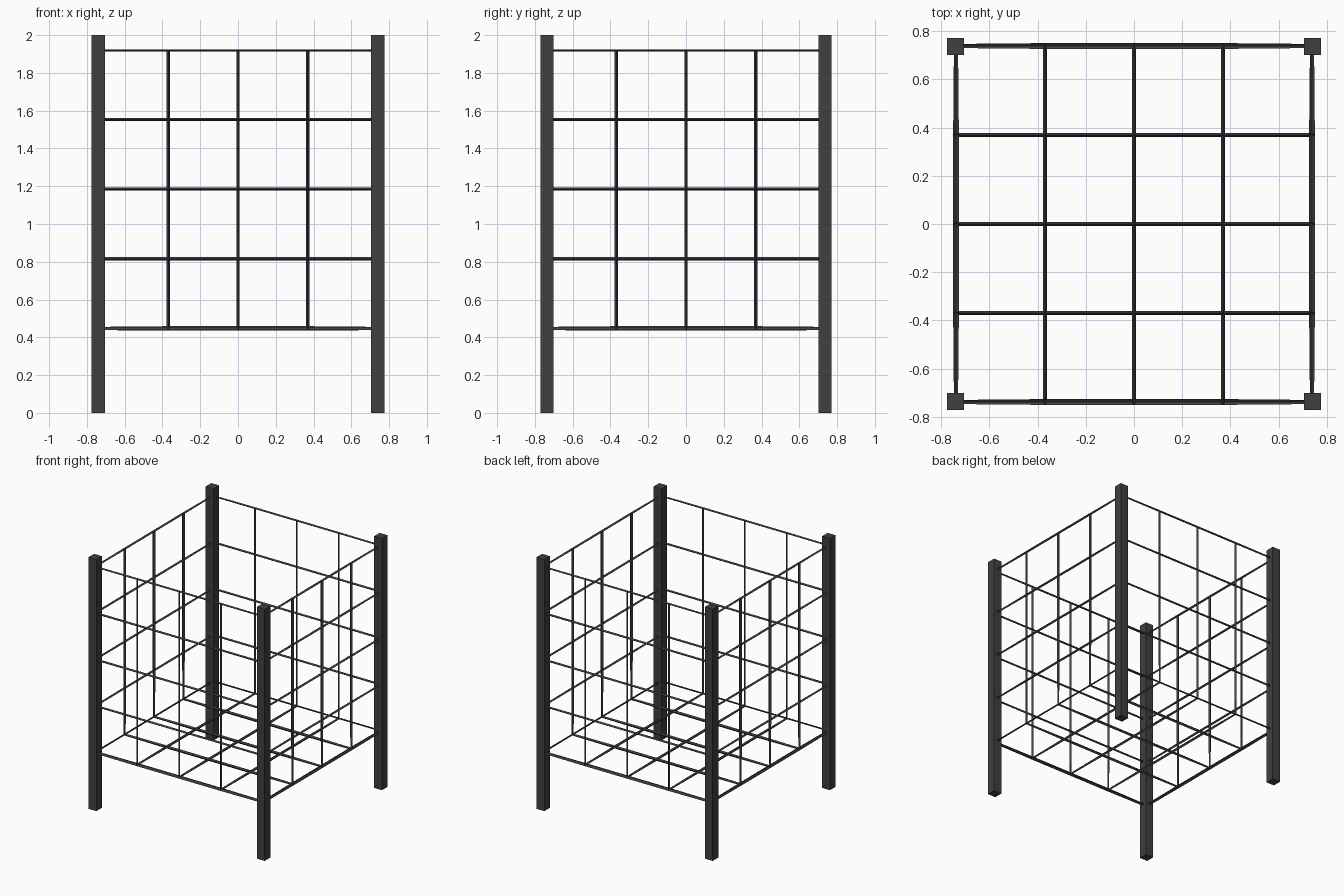
import bpy
import bmesh
from mathutils import Matrix

cube = bpy.data.objects.get("Cube")
if cube:
    bpy.data.objects.remove(cube, do_unlink=True)

HALF = 0.738      # half width of the basket
POST_X = 0.74     # post centres
POST_Y = 0.736
BASE = 0.447      # height of the basket floor
POST = 0.07       # post thickness
WIRE = 0.024      # wire thickness
CELLS = 4


def make_material(name, value):
    mat = bpy.data.materials.new(name)
    color = (value, value, value, 1.0)
    mat.use_nodes = True
    mat.diffuse_color = color
    mat.node_tree.nodes["Principled BSDF"].inputs["Base Color"].default_value = color
    return mat


def make_object(name, bm, mat):
    mesh = bpy.data.meshes.new(name)
    bm.to_mesh(mesh)
    bm.free()
    mesh.materials.append(mat)
    obj = bpy.data.objects.new(name, mesh)
    bpy.context.collection.objects.link(obj)
    return obj


charcoal = make_material("charcoal", 0.05)

# Four square corner posts
for depth, y in (("front", -POST_Y), ("back", POST_Y)):
    for side, x in (("right", -POST_X), ("left", POST_X)):
        bm = bmesh.new()
        bmesh.ops.create_cube(bm, size=1, matrix=Matrix.Diagonal((POST, POST, 2, 1)))
        bmesh.ops.translate(bm, verts=bm.verts, vec=(x, y, 1))
        make_object(f"{depth}_{side}_post", bm, charcoal)

# Open-topped wire basket: a gridded box turned into wires
bm = bmesh.new()
bmesh.ops.create_cube(bm, size=2 * HALF)
bmesh.ops.translate(bm, verts=bm.verts, vec=(0, 0, BASE + HALF))
bmesh.ops.subdivide_edges(bm, edges=bm.edges, cuts=CELLS - 1, use_grid_fill=True)
top = [f for f in bm.faces if f.normal.z > 0.9]
bmesh.ops.delete(bm, geom=top, context="FACES")
basket = make_object("wire_basket", bm, charcoal)
wires = basket.modifiers.new("wires", "WIREFRAME")
wires.thickness = WIRE
wires.offset = 0
wires.use_even_offset = False
wires.use_boundary = False
wires.use_replace = True
